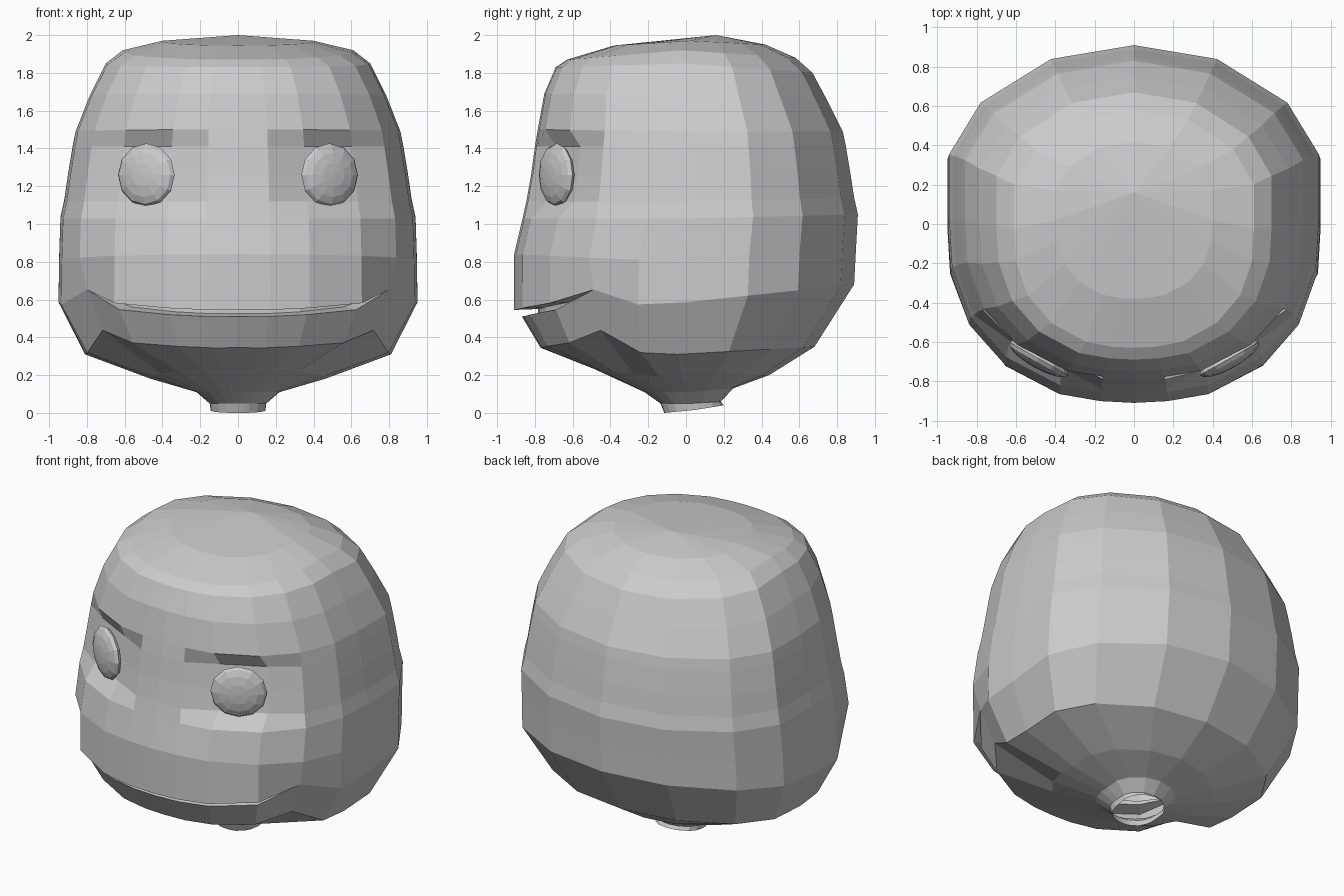
import bpy, bmesh, math
from mathutils import Vector, Matrix

if "Cube" in bpy.data.objects:
    bpy.data.objects.remove(bpy.data.objects["Cube"])

# Half of the plan outline, front centre round to back centre (unit size)
PLAN = [(0, -1), (.18, -.99), (.40, -.95), (.69, -.79), (.885, -.56), (.985, -.27),
        (1, .0), (1, .375), (.83, .67), (.45, .92), (0, 1)]
RISE = [0, 0, .008, .028, .09]          # the smile lifts these columns
N = 2 * (len(PLAN) - 1)


def ring(w, front, back, zf, zs, zb, rise=0, lip=None):
    """One horizontal loop: half width, y limits, heights at front, side, back."""
    pts = []
    for j in range(N):
        k = min(j, N - j)
        px, py = PLAN[k]
        x = w * px * (1 if j <= N // 2 else -1)
        y = (front + back) / 2 + py * (back - front) / 2
        z = zs + abs(py) * ((zf if py < 0 else zb) - zs)
        if k < len(RISE):
            z += rise * RISE[k]
        if lip:
            s, dz = lip if k < 4 else ((.95, 0) if k == 4 else (1, 0))
            x, y, z = x * s, y * s, z + dz
        # shallow eye sockets
        if k in (2, 3) and 1.08 < z < 1.46:
            y += .07
        pts.append(Vector((x, y, z)))
    return pts


MOUTH = (.95, -.91, .89, .545, .585, .68, 1)
rings = [
    # neck and jaw
    ring(.145, -.115, .20, 0, .015, .04),
    ring(.15, -.135, .185, .05, .05, .06),
    ring(.22, -.22, .25, .11, .11, .13),
    ring(.46, -.48, .44, .23, .18, .20),
    ring(.81, -.77, .68, .345, .31, .35, 1.2),
    # mouth slit: lower lip, inside, upper lip
    ring(*MOUTH, lip=(.955, -.035)),
    ring(*MOUTH, lip=(.86, -.02)),
    ring(*MOUTH, lip=(.86, .005)),
    ring(*MOUTH, lip=(1, 0)),
    # face
    ring(.947, -.91, .90, .84, .80, .87),
    ring(.94, -.865, .91, 1.03, 1.03, 1.05),
    ring(.92, -.845, .89, 1.12, 1.12, 1.14),
    ring(.90, -.82, .87, 1.26, 1.26, 1.27),
    ring(.875, -.80, .845, 1.41, 1.41, 1.42),
    ring(.86, -.785, .83, 1.50, 1.49, 1.49),
    ring(.785, -.75, .75, 1.69, 1.68, 1.65),
    # crown
    ring(.70, -.69, .67, 1.83, 1.85, 1.80),
    ring(.61, -.63, .58, 1.87, 1.92, 1.88),
    ring(.40, -.38, .42, 1.945, 1.97, 1.95),
]


def make_object(name, bm):
    me = bpy.data.meshes.new(name)
    bm.to_mesh(me)
    bm.free()
    ob = bpy.data.objects.new(name, me)
    bpy.context.collection.objects.link(ob)
    return ob


# Head shell, open at the neck
bm = bmesh.new()
loops = [[bm.verts.new(p) for p in r] for r in rings]
for a, b in zip(loops, loops[1:]):
    for j in range(N):
        k = (j + 1) % N
        bm.faces.new((a[j], a[k], b[k], b[j]))
peak = bm.verts.new((0, .16, 2.0))
for j in range(N):
    bm.faces.new((loops[-1][j], loops[-1][(j + 1) % N], peak))
bmesh.ops.remove_doubles(bm, verts=bm.verts, dist=.0005)
make_object("head", bm)

# Flattened button eyes facing outward
for side, name in ((1, "eye_left"), (-1, "eye_right")):
    bm = bmesh.new()
    bmesh.ops.create_uvsphere(bm, u_segments=12, v_segments=8, radius=1)
    turn = Vector((.49 * side, -.87, 0)).to_track_quat('Z', 'Y').to_matrix().to_4x4()
    place = Matrix.Translation((.485 * side, -.685, 1.26))
    bm.transform(place @ turn @ Matrix.Diagonal((.172, .167, .05, 1)))
    make_object(name, bm)
